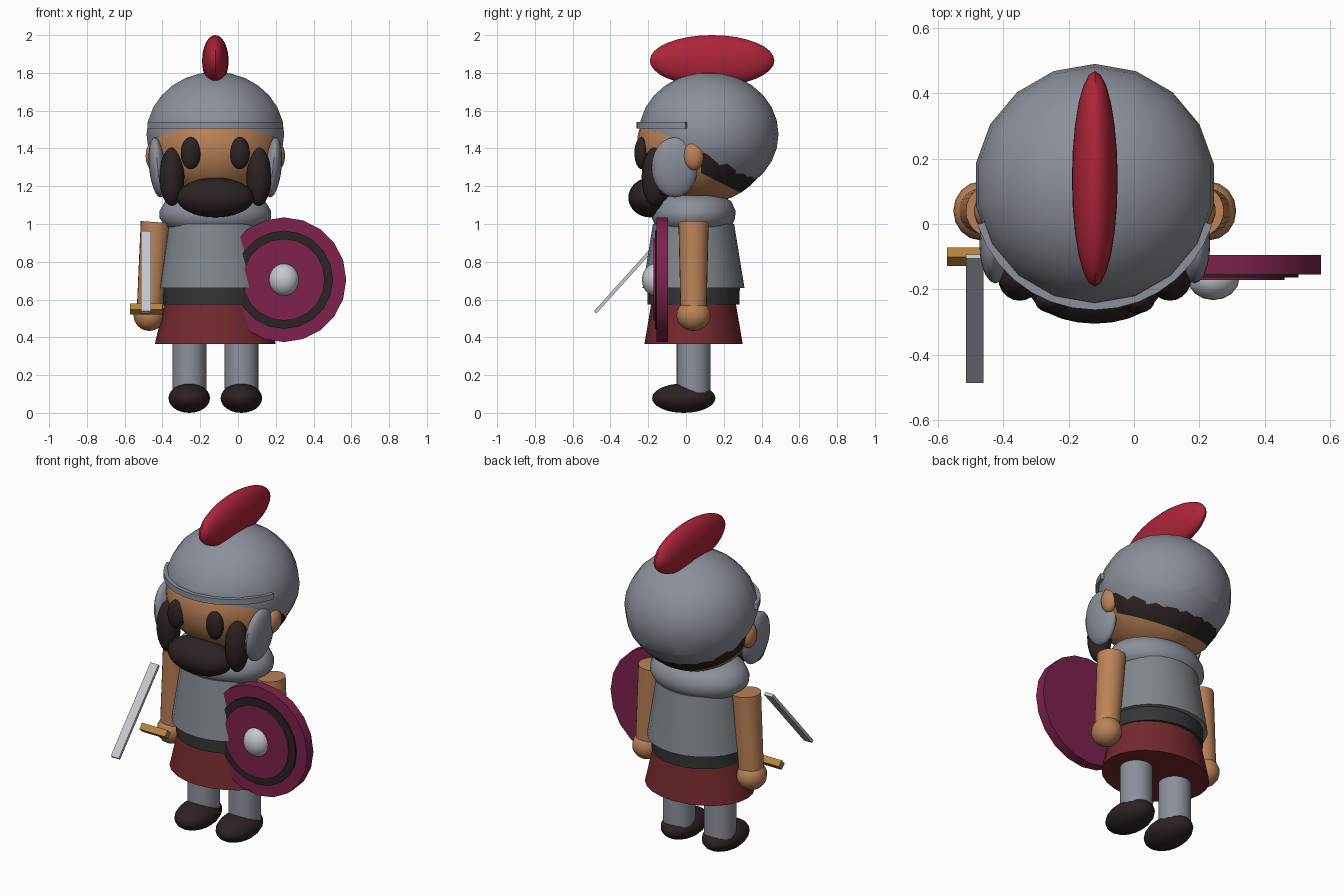
import bpy, bmesh, math
from mathutils import Vector, Matrix

if "Cube" in bpy.data.objects:
    bpy.data.objects.remove(bpy.data.objects["Cube"], do_unlink=True)

MID = -0.12   # x of the figure's plane of symmetry
DEPTH = 0.04  # y of the body axis


def material(name, *rgb):
    m = bpy.data.materials.new(name)
    m.use_nodes = True
    m.diffuse_color = (*rgb, 1)
    m.node_tree.nodes["Principled BSDF"].inputs["Base Color"].default_value = (*rgb, 1)
    return m


STEEL = material("steel grey", 0.26, 0.28, 0.32)
ARMOUR = material("armour grey", 0.215, 0.24, 0.26)
SILVER = material("silver", 0.56, 0.58, 0.62)
SKIN = material("skin", 0.5, 0.225, 0.095)
BROWN = material("dark brown", 0.026, 0.016, 0.016)
BELT = material("belt charcoal", 0.034, 0.036, 0.036)
RED = material("crest red", 0.42, 0.018, 0.042)
CLOTH = material("skirt red", 0.17, 0.022, 0.027)
MAROON = material("shield maroon", 0.21, 0.016, 0.072)
GOLD = material("gold", 0.46, 0.23, 0.045)


def finish(name, bm, mats, smooth=True):
    bmesh.ops.recalc_face_normals(bm, faces=bm.faces)
    me = bpy.data.meshes.new(name)
    bm.to_mesh(me)
    bm.free()
    for m in mats:
        me.materials.append(m)
    ob = bpy.data.objects.new(name, me)
    bpy.context.collection.objects.link(ob)
    if smooth:
        bpy.ops.object.select_all(action='DESELECT')
        ob.select_set(True)
        bpy.context.view_layer.objects.active = ob
        bpy.ops.object.shade_smooth_by_angle(angle=math.radians(40))
    return ob


def ball_mesh(centre, radii, seg=20, rings=12, turn=None):
    bm = bmesh.new()
    bmesh.ops.create_uvsphere(bm, u_segments=seg, v_segments=rings, radius=1)
    m = Matrix.Translation(centre) @ (turn or Matrix()) @ Matrix.Diagonal((*radii, 1))
    bm.transform(m)
    return bm


def ball(name, centre, radii, mat, **kw):
    return finish(name, ball_mesh(centre, radii, **kw), [mat])


def rod(name, a, b, r1, r2, mat, seg=24):
    a, b = Vector(a), Vector(b)
    bm = bmesh.new()
    bmesh.ops.create_cone(bm, cap_ends=True, segments=seg, radius1=r1, radius2=r2,
                          depth=(b - a).length)
    turn = (b - a).to_track_quat('Z', 'Y').to_matrix().to_4x4()
    bm.transform(Matrix.Translation((a + b) / 2) @ turn)
    return finish(name, bm, [mat])


def box(name, centre, size, turn, mat):
    bm = bmesh.new()
    bmesh.ops.create_cube(bm, size=1)
    bm.transform(Matrix.Translation(centre) @ turn @ Matrix.Diagonal((*size, 1)))
    return finish(name, bm, [mat], smooth=False)


def loft(name, rows, mat, seg=24):
    """Stack of ellipses (x radius, y radius, z) with closed ends."""
    bm = bmesh.new()
    loops = []
    for rx, ry, z in rows:
        angles = [2 * math.pi * i / seg for i in range(seg)]
        loops.append([bm.verts.new((MID + rx * math.cos(t), DEPTH + ry * math.sin(t), z))
                      for t in angles])
    for lo, hi in zip(loops, loops[1:]):
        for i in range(seg):
            j = (i + 1) % seg
            bm.faces.new((lo[i], lo[j], hi[j], hi[i]))
    bm.faces.new(loops[0])
    bm.faces.new(loops[-1])
    return finish(name, bm, [mat])


def cut(bm, y, z, slope):
    """Split along the plane that falls by slope per unit of y."""
    bmesh.ops.bisect_plane(bm, geom=bm.verts[:] + bm.edges[:] + bm.faces[:],
                           plane_co=(0, y, z), plane_no=(0, -slope, 1))


# Head, with hair painted on the back of the skull
bm = ball_mesh((MID, 0.09, 1.42), (0.35, 0.35, 0.31), seg=32, rings=20)
cut(bm, 0.08, 1.27, -0.5)
bmesh.ops.bisect_plane(bm, geom=bm.verts[:] + bm.edges[:] + bm.faces[:],
                       plane_co=(0, 0.08, 0), plane_no=(0, 1, 0))
for f in bm.faces:
    c = f.calc_center_median()
    f.material_index = int(c.y > 0.08 and c.z > 1.27 - 0.5 * (c.y - 0.08))
finish("head", bm, [SKIN, BROWN])

# Helmet: dome cut on a shallow line in front and a steeper one behind
bm = ball_mesh((MID, 0.12, 1.475), (0.37, 0.37, 0.33), seg=18, rings=14)
cut(bm, -0.25, 1.51, -0.26)
cut(bm, 0.08, 1.36, -0.63)


def edge_height(y):
    return min(1.51 - 0.26 * (y + 0.25), 1.36 - 0.63 * (y - 0.08))


low = [f for f in bm.faces
       if f.calc_center_median().z < edge_height(f.calc_center_median().y)]
bmesh.ops.delete(bm, geom=low, context='FACES')
finish("helmet", bm, [STEEL])

# Brim band around the front of the helmet
bm = bmesh.new()
rows = []
for i in range(15):
    t = math.radians(198 + 144 * i / 14)
    rows.append([bm.verts.new((MID + r * math.cos(t), 0.115 + r * math.sin(t), z))
                 for r, z in ((0.33, 1.505), (0.378, 1.505), (0.378, 1.54), (0.33, 1.54))])
for a, b in zip(rows, rows[1:]):
    for k in range(4):
        bm.faces.new((a[k], a[k - 1], b[k - 1], b[k]))
bm.faces.new(rows[0])
bm.faces.new(rows[-1])
finish("helmet_brim", bm, [STEEL])

ball("helmet_crest", (MID, 0.138, 1.865), (0.07, 0.33, 0.135), RED, seg=24, rings=16)
ball("beard", (MID, -0.19, 1.14), (0.205, 0.115, 0.105), BROWN, seg=24, rings=16)

# Torso, collar, belt and skirt
loft("collar", [(0.2, 0.15, 0.96), (0.26, 0.2, 0.985), (0.295, 0.22, 1.03),
                (0.295, 0.222, 1.07), (0.265, 0.2, 1.12), (0.2, 0.15, 1.15)], STEEL)
loft("torso", [(0.3, 0.27, 0.66), (0.25, 0.215, 1.0)], ARMOUR)
loft("belt", [(0.275, 0.243, 0.575), (0.277, 0.245, 0.67)], BELT)
loft("skirt", [(0.32, 0.26, 0.365), (0.268, 0.222, 0.59)], CLOTH)

# Paired parts
for side, s in (("left", 1), ("right", -1)):
    def at(dx, y, z):
        return (MID + s * dx, y, z)
    ball(side + "_eye", at(0.13, -0.235, 1.375), (0.053, 0.038, 0.085), BROWN)
    ball(side + "_sideburn", at(0.23, -0.165, 1.25), (0.066, 0.07, 0.155), BROWN)
    ball(side + "_ear", at(0.33, 0.04, 1.36), (0.04, 0.056, 0.075), SKIN, seg=14, rings=10)
    ball(side + "_cheek_guard", at(0.305, -0.06, 1.3), (0.046, 0.122, 0.16), STEEL,
         turn=Matrix.Rotation(s * 0.1, 4, 'Y'))
    rod(side + "_arm", at(0.35, DEPTH, 0.5), at(0.315, DEPTH, 1.01), 0.068, 0.08, SKIN)
    ball(side + "_hand", at(0.35, DEPTH, 0.517), (0.083, 0.09, 0.083), SKIN, seg=16)
    rod(side + "_leg", at(0.138, DEPTH, 0.07), at(0.138, DEPTH, 0.4), 0.09, 0.09, STEEL)
    ball(side + "_shoe", at(0.138, -0.012, 0.078), (0.11, 0.168, 0.078), BROWN)

# Shield: layered discs and a boss
for name, radius, front, mat in (("shield", 0.33, -0.155, MAROON),
                                 ("shield_ring", 0.26, -0.164, BROWN),
                                 ("shield_centre", 0.217, -0.172, MAROON)):
    rod(name, (0.243, -0.095 if name == "shield" else -0.15, 0.705),
        (0.243, front, 0.705), radius, radius, mat, seg=20)
ball("shield_boss", (0.243, -0.165, 0.705), (0.08, 0.068, 0.085), SILVER, seg=16)

# Sword, slanting down towards the front
tilt = Matrix.Rotation(math.radians(-42), 4, 'X')
box("sword_blade", (-0.487, -0.29, 0.744), (0.054, 0.018, 0.57), tilt, SILVER)
box("sword_guard", (-0.487, -0.1, 0.55), (0.172, 0.04, 0.04), tilt, GOLD)
